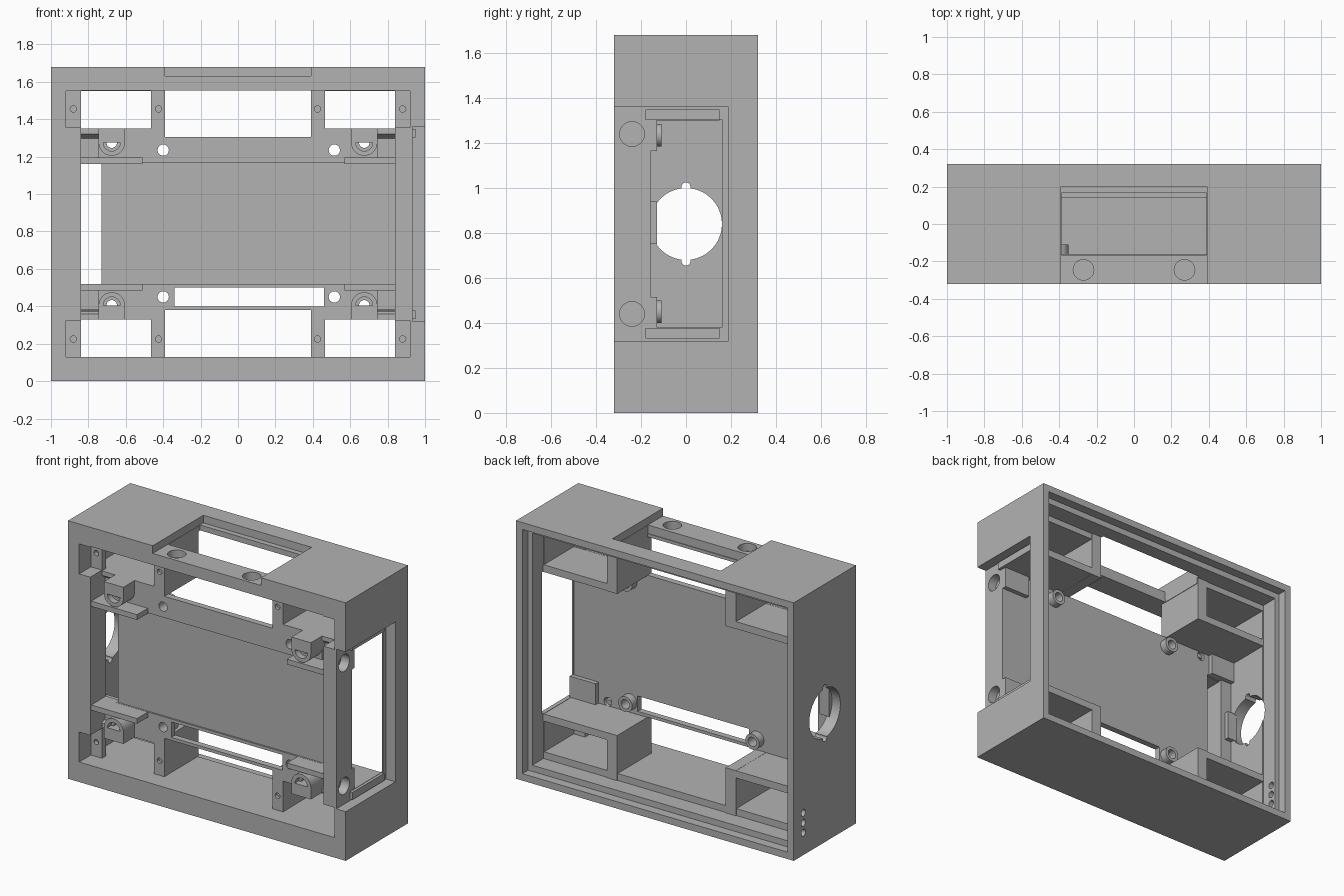
import bpy, bmesh, math
from mathutils import Matrix, Vector

if "Cube" in bpy.data.objects:
    bpy.data.objects.remove(bpy.data.objects["Cube"], do_unlink=True)

grey = bpy.data.materials.new("plain_grey")
grey.use_nodes = True
COLOUR = (0.45, 0.45, 0.45, 1)
grey.diffuse_color = COLOUR
grey.node_tree.nodes["Principled BSDF"].inputs["Base Color"].default_value = COLOUR

MID = 0.84  # mirror height
CORNERS = [(sx, sz) for sx in (-1, 1) for sz in (-1, 1)]


def finish(name, bm):
    me = bpy.data.meshes.new(name)
    bm.to_mesh(me)
    bm.free()
    me.materials.append(grey)
    ob = bpy.data.objects.new(name, me)
    bpy.context.collection.objects.link(ob)
    return ob


def box(name, x, y, z):
    bm = bmesh.new()
    size = [abs(b - a) for a, b in (x, y, z)]
    mid = [(a + b) / 2 for a, b in (x, y, z)]
    bmesh.ops.create_cube(bm, size=1, matrix=Matrix.Translation(mid) @ Matrix.Diagonal((*size, 1)))
    return finish(name, bm)


def rod(name, centre, radius, length, axis):
    bm = bmesh.new()
    turn = Vector((0, 0, 1)).rotation_difference(Vector([axis == a for a in "xyz"]))
    bmesh.ops.create_cone(bm, cap_ends=True, segments=40, radius1=radius, radius2=radius,
                          depth=length, matrix=Matrix.Translation(centre) @ turn.to_matrix().to_4x4())
    return finish(name, bm)


def boolean(ob, tools, operation="DIFFERENCE"):
    for tool in tools:
        mod = ob.modifiers.new("cut", "BOOLEAN")
        mod.operation, mod.solver, mod.object = operation, "EXACT", tool
        dg = bpy.context.evaluated_depsgraph_get()
        me = bpy.data.meshes.new_from_object(ob.evaluated_get(dg))
        ob.modifiers.clear()
        ob.data = me
        bpy.data.objects.remove(tool, do_unlink=True)
    return ob


def cbox(x, y, z):
    return box("cutter", x, y, z)


def crod(centre, radius, length, axis):
    return rod("cutter", centre, radius, length, axis)


def flip(pair, s, about=0):
    return tuple(about + s * (v - about) for v in pair)


# Outer frame with stepped back opening
frame = box("frame", (-1, 1), (-.32, .32), (0, 1.68))
cuts = [
    cbox((-.84, .84), (-.5, 0), (.13, 1.555)),
    cbox((-.92, .92), (-.16, .5), (.13, 1.555)),
    cbox((-.925, .925), (.145, .5), (.085, 1.595)),
    cbox((-.955, .955), (.26, .5), (.045, 1.635)),
    # top window
    cbox((-.39, .39), (-.5, .2), (1.63, 2)),
    cbox((-.388, .388), (-.165, .165), (1.4, 2)),
    # side window
    cbox((.932, 1.2), (-.5, .19), (.32, 1.36)),
    cbox((.8, 1.2), (-.158, .16), (.38, 1.305)),
    # round port and its two keyways
    crod((-1, 0, MID), .16, .3, "x"),
    crod((-1, 0, MID + .165), .02, .3, "x"),
    crod((-1, 0, MID - .165), .02, .3, "x"),
]
cuts += [crod((-1, .22, z), .022, .3, "x") for z in (.145, .21, .275)]
cuts += [crod((x, -.245, 1.63), .055, .1, "z") for x in (-.27, .27)]
cuts += [crod((.932, -.24, z), .055, .12, "x") for z in (.44, 1.24)]
for sx, sz in CORNERS:
    cuts.append(cbox(flip((.83, .92), sx), (-.5, -.2), flip((.13, .325), sz, MID)))
    cuts.append(crod((sx * .88, -.2, MID + sz * .615), .017, .06, "y"))
boolean(frame, cuts)

# Mounting plate
plate = box("mounting_plate", (-.86, .86), (-.2, -.16), (.11, 1.575))
cuts = [
    cbox((-.39, .39), (-.5, 0), (.13, .38)),
    cbox((-.39, .39), (-.5, 0), (1.305, 1.555)),
    cbox((-.34, .46), (-.5, 0), (.4, .5)),
    cbox((-.84, -.73), (-.5, 0), (.52, 1.165)),
    cbox((-.73, .84), (-.5, -.19), (.52, 1.165)),
]
for sx, sz in CORNERS:
    cuts.append(cbox(flip((.465, .84), sx), (-.5, 0), flip((.13, .33), sz, MID)))
    cuts.append(crod((sx * .425, -.2, MID + sz * .615), .017, .06, "y"))
    cuts.append(crod((sx * .675, -.2, MID + sz * .435), .028, .4, "y"))
    cuts.append(crod((sx * .793, -.24, MID + sz * .4), .09, .094, "x"))
cuts += [crod((x, -.2, z), .03, .4, "y") for x in (-.4, .515) for z in (.45, 1.235)]
boolean(plate, cuts)

# Rear collars around the plate holes
for x in (-.4, .515):
    for z in (.45, 1.235):
        collar = rod("rear_collar", (x, -.145, z), .05, .07, "y")
        boolean(collar, [crod((x, -.15, z), .03, .3, "y")])

for sx, sz in CORNERS:
    # Corner tunnels behind the plate
    box("tunnel_side", flip((.391, .464), sx), (-.18, .15), flip((.05, .379), sz, MID))
    box("tunnel_shelf", flip((.4, .95), sx), (-.18, .149), flip((.331, .378), sz, MID))

    # Scooped pockets beside the screw bosses
    pocket = box("scooped_pocket", flip((.742, .93), sx), (-.17, -.13), flip((.335, .515), sz, MID))
    boolean(pocket, [crod((sx * .793, -.24, MID + sz * .4), .09, .094, "x")])

    # Screw bosses with a rounded inner end
    z = MID + sz * .435
    boss = box("screw_boss", flip((.605, .745), sx), (-.315, -.18), flip((.33, .405), sz, MID))
    boolean(boss, [rod("boss_end", (sx * .675, -.2475, z), .07, .135, "y")], "UNION")
    boolean(boss, [crod((sx * .675, -.315, z), .045, .08, "y"),
                   crod((sx * .675, -.25, z), .028, .4, "y")])

    # Guide rails for the display
    rail_start = .51 if sx < 0 else .57
    box("guide_rail", flip((rail_start, .85), sx), (-.31, -.18), flip((.485, .519), sz, MID))

# Clip beside the round port
box("port_clip", (-.94, -.87), (-.17, -.13), (.75, .94))

for ob in bpy.context.collection.objects:
    if ob.type == "MESH" and grey.name in ob.data.materials:
        bpy.ops.object.select_all(action="DESELECT")
        ob.select_set(True)
        bpy.context.view_layer.objects.active = ob
        bpy.ops.object.shade_smooth_by_angle(angle=math.radians(30))
